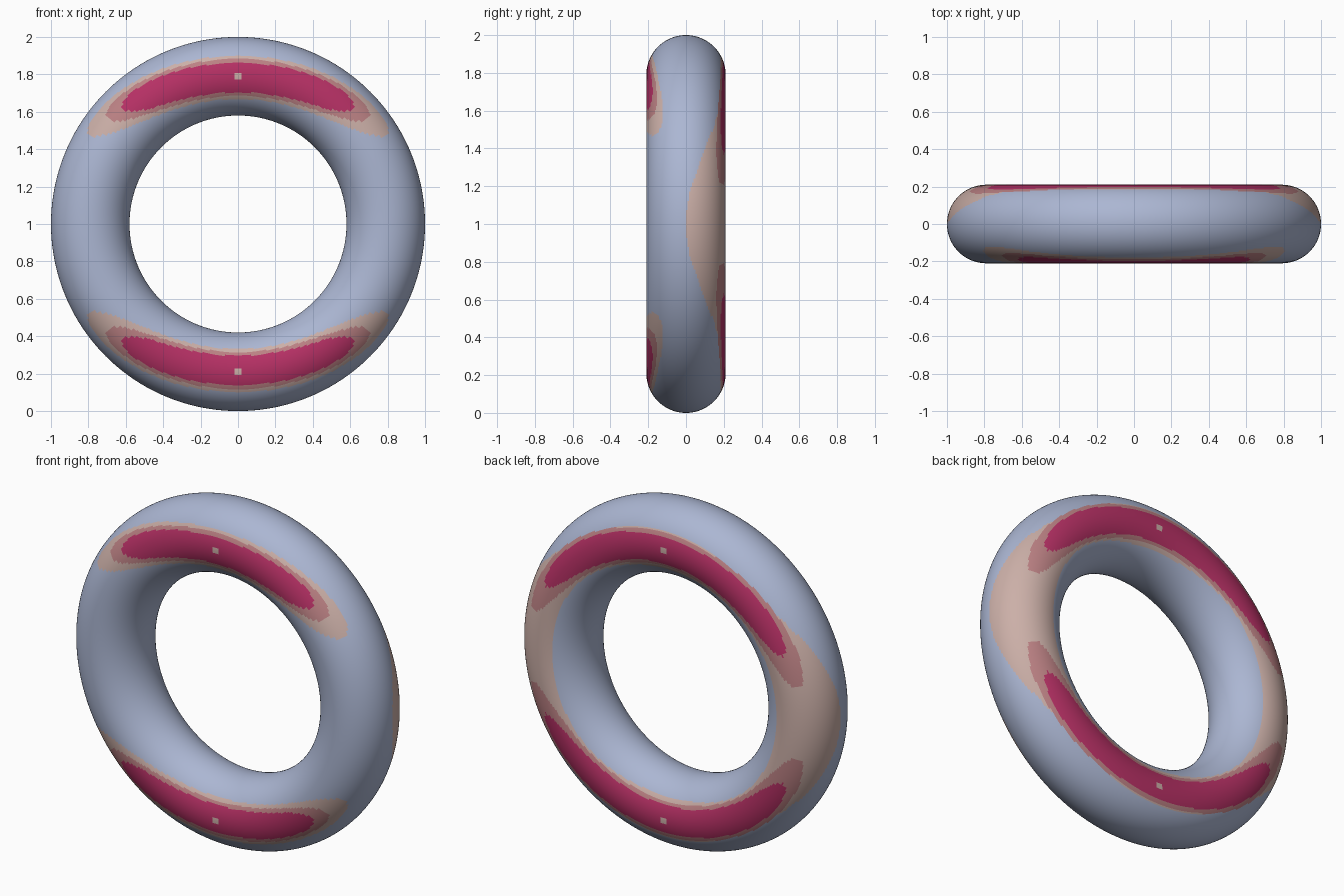
import bpy
from math import atan2, degrees, hypot, radians
from mathutils import Matrix

RING, TUBE = 0.79, 0.21

cube = bpy.data.objects.get("Cube")
if cube:
    bpy.data.objects.remove(cube, do_unlink=True)


def make_material(name, rgb):
    mat = bpy.data.materials.new(name)
    mat.use_nodes = True
    colour = (*rgb, 1)
    mat.diffuse_color = colour
    mat.node_tree.nodes["Principled BSDF"].inputs["Base Color"].default_value = colour
    return mat


def smooth(t):
    t = min(max(t, 0), 1)
    return t * t * (3 - 2 * t)


def in_patch(u, phi, bend, tip, half):
    """Curved elongated patch: u runs along the ring, phi around the tube."""
    if u >= tip:
        return False
    centre = bend * u * u - 2
    return abs(phi - centre) < half * (1 - (u / tip) ** 6) ** 0.5


def colour_index(p):
    """Nested contour bands, mirrored left-right and top-bottom."""
    x, y, z = abs(p.x), p.y, abs(p.z)
    u = degrees(atan2(x, z))
    phi = degrees(atan2(hypot(x, z) - RING, abs(y)))
    front = y < 0

    # small marker dots in the middle of each patch
    if hypot(x, z - RING) < 0.022:
        return BEIGE

    bend = 0.0119 if front else 0.0046
    if in_patch(u, phi, bend, 45 if front else 64, 22):
        return CRIMSON
    if in_patch(u, phi, bend, 51 if front else 76.5, 28):
        return ROSE
    if front:
        return BEIGE if in_patch(u, phi, bend, 59, 33.5) else BLUE

    # on the back the outer band runs all the way round
    low = -37 + 18 * smooth(u / 65)
    high = 30 + 60 * smooth((u - 40) / 50)
    return BEIGE if low < phi < high else BLUE


BLUE, BEIGE, ROSE, CRIMSON = range(4)

# ring body, standing upright
bpy.ops.mesh.primitive_torus_add(major_radius=RING, minor_radius=TUBE,
                                 major_segments=480, minor_segments=160)
ring = bpy.context.object
ring.name = "ring_body"
mesh = ring.data
mesh.transform(Matrix.Rotation(radians(90), 4, 'X'))

for name, rgb in (("blue_grey", (0.41, 0.47, 0.65)),
                  ("beige", (0.60, 0.43, 0.39)),
                  ("dusty_rose", (0.50, 0.22, 0.23)),
                  ("crimson", (0.47, 0.03, 0.13))):
    mesh.materials.append(make_material(name, rgb))

# painted bands
mesh.polygons.foreach_set("material_index",
                          [colour_index(f.center) for f in mesh.polygons])
mesh.transform(Matrix.Translation((0, 0, 1)))
bpy.ops.object.shade_smooth()
mesh.update()
